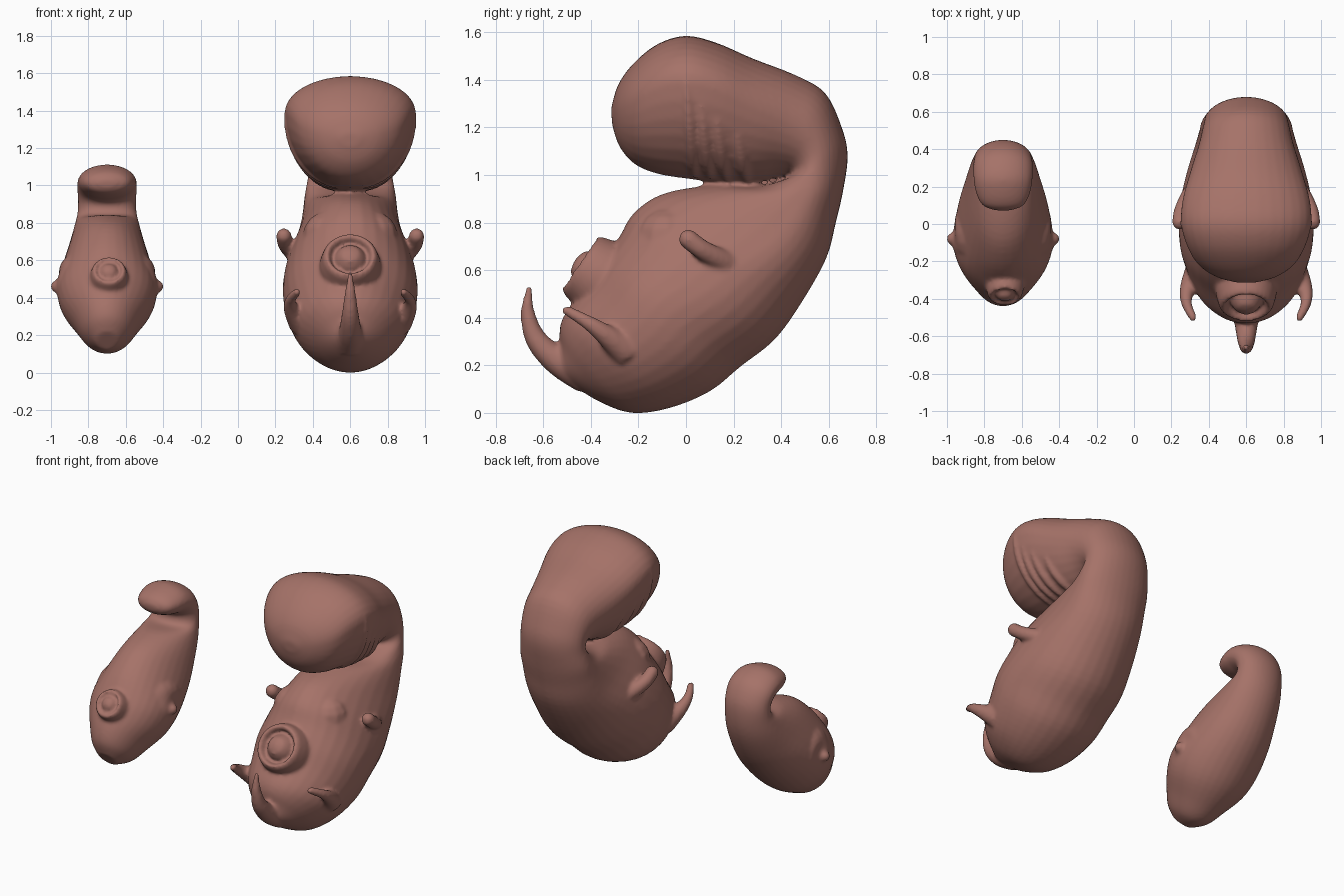
import bpy, bmesh, math
from mathutils import Vector

cube = bpy.data.objects.get("Cube")
if cube:
    bpy.data.objects.remove(cube)

skin = bpy.data.materials.new("brown_skin")
skin.use_nodes = True
COLOUR = (0.38, 0.17, 0.14, 1)
skin.diffuse_color = COLOUR
skin.node_tree.nodes["Principled BSDF"].inputs["Base Color"].default_value = COLOUR
SIDES = 32


def add_rings(bm, rings):
    """Skin a list of point rings into a closed tube."""
    rows = [[bm.verts.new(p) for p in ring] for ring in rings]
    for a, b in zip(rows, rows[1:]):
        n = len(a)
        for i in range(n):
            bm.faces.new((a[i], a[(i + 1) % n], b[(i + 1) % n], b[i]))
    bm.faces.new(rows[0][::-1])
    bm.faces.new(rows[-1])


def blend(rows, u):
    """Smooth interpolation through rows of numbers."""
    i = min(int(u), len(rows) - 2)
    t = u - i
    p = [rows[max(0, min(len(rows) - 1, i + k))] for k in (-1, 0, 1, 2)]
    return [b + 0.5 * t * (c - a + t * (2 * a - 5 * b + 4 * c - d + t * (3 * (b - c) + d - a)))
            for a, b, c, d in zip(*p)]


def body_point(sections, u, angle):
    """Sections: back y, back z, front y, front z, half width, shift of widest point."""
    by, bz, fy, fz, w, shift = blend(sections, u)
    c = math.cos(angle)
    v = 0.5 + shift + c * (0.5 - shift if c > 0 else 0.5 + shift)
    return Vector((w * math.sin(angle), fy + (by - fy) * v, fz + (bz - fz) * v))


def add_body(bm, sections):
    steps = (len(sections) - 1) * 4
    add_rings(bm, [[body_point(sections, s / 4, math.tau * k / SIDES)
                    for k in range(SIDES)] for s in range(steps + 1)])


def add_limb(bm, rows, side=1):
    """Tapered tube with a round tip; rows are x, y, z, radius."""
    path = [blend(rows, s / 5) for s in range((len(rows) - 1) * 5 + 1)]
    pts = [Vector((side * p[0], p[1], p[2])) for p in path]
    rings = []
    last = Vector((0, 0, 1))
    q = last.rotation_difference(last)
    for i, p in enumerate(pts):
        d = (pts[min(i + 1, len(pts) - 1)] - pts[max(i - 1, 0)]).normalized()
        q = last.rotation_difference(d) @ q
        last = d
        rings.append([p + q @ Vector((math.cos(a), math.sin(a), 0)) * path[i][3]
                      for a in (math.tau * k / 16 for k in range(16))])
    add_rings(bm, rings)
    tip = bmesh.ops.create_uvsphere(bm, u_segments=12, v_segments=8, radius=path[-1][3])
    bmesh.ops.translate(bm, verts=tip["verts"], vec=pts[-1])


def add_navel(bm, centre, size):
    """Cupped ring with a ball in it, facing forward and up."""
    profile = [(.002, .052), (.05, .04), (.076, .008), (.088, -.025), (.1, -.02), (.112, .02),
               (.128, .03), (.146, .005), (.16, -.05), (.17, -.12), (.002, -.13)]
    q = Vector((0, -0.83, 0.56)).to_track_quat('Z', 'Y')
    add_rings(bm, [[Vector(centre) + q @ Vector((r * math.cos(a), r * math.sin(a), h)) * size
                    for a in (math.tau * k / SIDES for k in range(SIDES))] for r, h in profile])


def finish(name, bm, x):
    """Fuse the overlapping parts into one smooth skin."""
    bmesh.ops.recalc_face_normals(bm, faces=bm.faces)
    mesh = bpy.data.meshes.new(name)
    bm.to_mesh(mesh)
    bm.free()
    mesh.materials.append(skin)
    mesh.polygons.foreach_set("use_smooth", [True] * len(mesh.polygons))
    ob = bpy.data.objects.new(name, mesh)
    bpy.context.collection.objects.link(ob)
    ob.location.x = x
    fuse = ob.modifiers.new("fuse", 'REMESH')
    fuse.mode = 'VOXEL'
    fuse.voxel_size = 0.011
    fuse.use_smooth_shade = True
    soft = ob.modifiers.new("soften", 'SMOOTH')
    soft.factor = 0.5
    soft.iterations = 7


# Large embryo: head, neck, trunk
large = [
    (-.315, 1.28, -.31, 1.21, .05, .1), (-.285, 1.38, -.28, 1.12, .16, .1),
    (-.22, 1.47, -.215, 1.045, .255, .13), (-.12, 1.55, -.12, 1.005, .315, .17),
    (0, 1.585, 0, .985, .348, .18), (.13, 1.555, .13, .97, .34, .17),
    (.28, 1.49, .27, .965, .3, .12), (.46, 1.42, .37, .99, .255, .05),
    (.585, 1.345, .42, 1, .235, 0), (.655, 1.2, .43, .995, .225, 0),
    (.68, 1.08, .41, .98, .23, -.05), (.66, .93, .28, .95, .245, .12),
    (.63, .8, .1, .955, .255, .2), (.59, .65, -.1, .92, .278, .2),
    (.49, .47, -.22, .84, .325, .12), (.375, .31, -.28, .74, .355, .05),
    (.23, .195, -.345, .64, .36, 0), (.1, .09, -.41, .54, .34, 0),
    (-.07, .02, -.5, .43, .29, 0), (-.23, 0, -.53, .36, .215, 0),
    (-.37, .05, -.53, .28, .135, 0), (-.48, .12, -.54, .22, .06, 0)]
bm = bmesh.new()
add_body(bm, large)
add_navel(bm, (0, -.425, .615), 1)
# Tail
add_limb(bm, [(0, -.42, .16, .08), (0, -.54, .22, .062), (0, -.63, .31, .046),
              (0, -.665, .42, .03), (0, -.66, .52, .014)])
for side in (-1, 1):
    # Arm bud, leg bud and chest lobe
    add_limb(bm, [(.23, .22, .6, .07), (.3, .15, .64, .05), (.345, .07, .685, .042),
                  (.355, .01, .73, .042)], side)
    add_limb(bm, [(.26, -.25, .26, .07), (.31, -.34, .33, .045), (.32, -.42, .385, .03),
                  (.285, -.5, .43, .022)], side)
    add_limb(bm, [(.08, .05, .72, .12), (.125, -.08, .73, .13)], side)
    # Folds on the side of the head
    for u, top in ((4.0, 1.5), (4.5, 1.8), (5.0, 1.9), (5.6, 2.0)):
        rows = []
        for k in range(6):
            p = body_point(large, u + 0.06 * k, top + (2.85 - top) * k / 5)
            rows.append((p.x - .008, p.y, p.z, .012 + .012 * math.sin(math.pi * k / 5)))
        add_limb(bm, rows, side)
finish("large_embryo", bm, 0.6)

# Small embryo: hooked head, neck, trunk
small = [
    (.07, 1.03, .075, .99, .04, 0), (.1, 1.07, .1, .96, .11, 0), (.17, 1.1, .165, .935, .145, 0),
    (.26, 1.11, .225, .92, .158, 0), (.37, 1.06, .255, .9, .16, 0),
    (.435, .96, .255, .87, .155, 0), (.45, .85, .22, .84, .16, 0),
    (.43, .72, .08, .84, .178, .1), (.37, .58, -.09, .79, .207, .12),
    (.28, .44, -.22, .69, .243, .08), (.16, .31, -.31, .575, .268, 0),
    (.04, .21, -.37, .485, .245, 0), (-.1, .14, -.42, .39, .18, 0),
    (-.22, .1, -.44, .3, .125, 0), (-.34, .12, -.42, .22, .06, 0)]
bm = bmesh.new()
add_body(bm, small)
add_navel(bm, (.01, -.378, .54), .62)
# Broad side lobes
for side in (-1, 1):
    add_limb(bm, [(.08, -.05, .47, .21), (.19, -.07, .465, .165), (.245, -.08, .46, .1),
                  (.268, -.08, .46, .035)], side)
finish("small_embryo", bm, -0.7)
